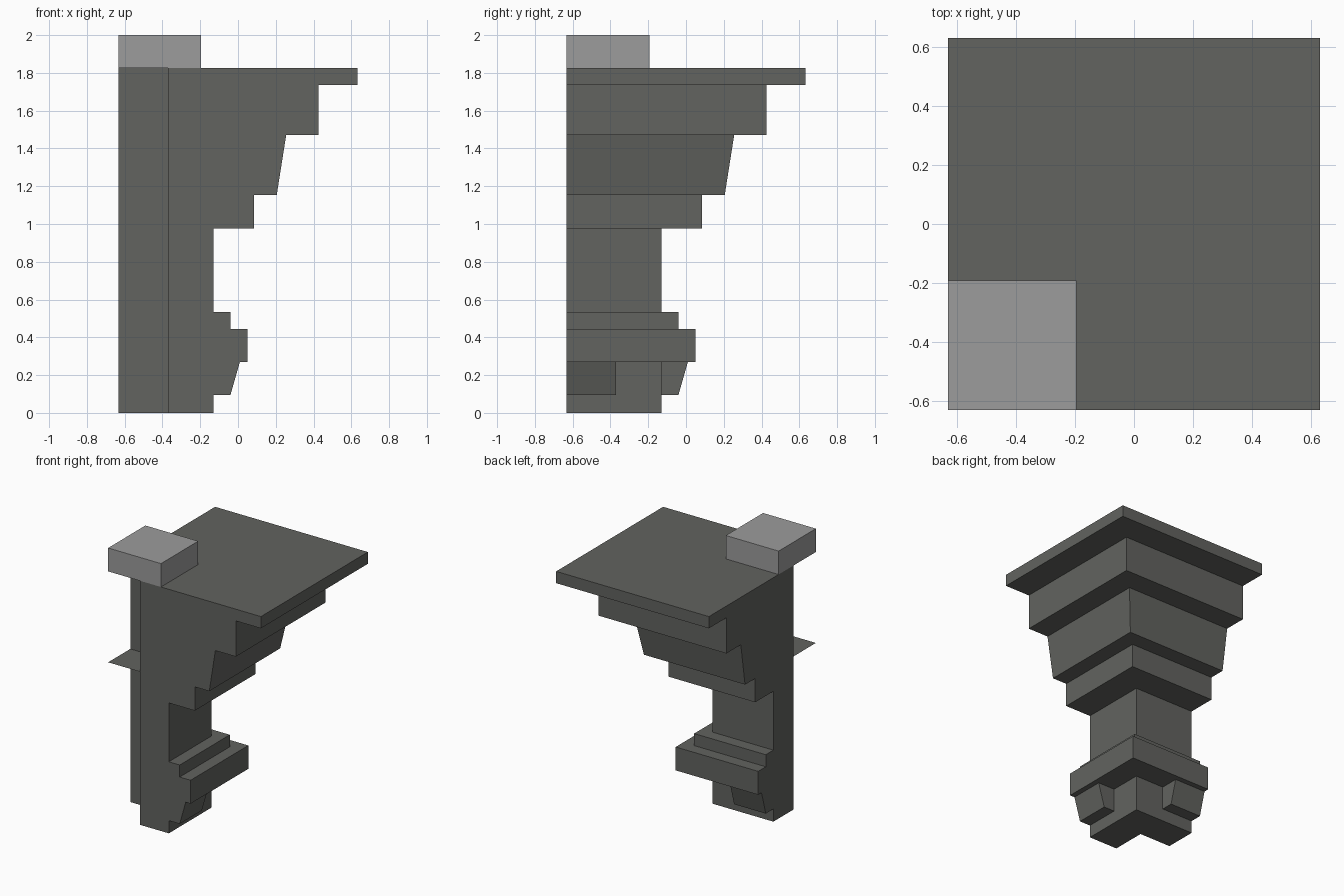
import bpy, bmesh

if "Cube" in bpy.data.objects:
    bpy.data.objects.remove(bpy.data.objects["Cube"])

H = 0.632    # half width of the whole model
N = -0.37    # inner edge of the open corner notch
TOP = 1.825


def material(name, rgb):
    m = bpy.data.materials.new(name)
    m.diffuse_color = (*rgb, 1)
    m.use_nodes = True
    m.node_tree.nodes["Principled BSDF"].inputs["Base Color"].default_value = m.diffuse_color
    return m


dark = material("dark_stone", (0.122, 0.125, 0.115))
light = material("light_stone", (0.332, 0.332, 0.332))


def finish(name, bm, mat):
    bmesh.ops.recalc_face_normals(bm, faces=bm.faces)
    me = bpy.data.meshes.new(name)
    bm.to_mesh(me)
    bm.free()
    me.materials.append(mat)
    ob = bpy.data.objects.new(name, me)
    bpy.context.collection.objects.link(ob)


def box(name, x, y, z, mat):
    bm = bmesh.new()
    bmesh.ops.create_cube(bm, size=1)
    for v in bm.verts:
        v.co = [r[0] if c < 0 else r[1] for r, c in zip((x, y, z), v.co)]
    finish(name, bm, mat)


# stepped corner bracket: (reach, height) profile mitred around the corner
profile = [(-0.13, 0), (-0.13, 0.27), (0.05, 0.27), (0.05, 0.445),
           (-0.04, 0.445), (-0.04, 0.535), (-0.13, 0.535), (-0.13, 0.975),
           (0.085, 0.975), (0.085, 1.153), (0.205, 1.153), (0.255, 1.47),
           (0.425, 1.47), (0.425, 1.737), (H, 1.737), (H, TOP)]
bm = bmesh.new()
rows = [[bm.verts.new(p) for p in ((e, -H, z), (e, e, z), (-H, e, z))]
        for e, z in profile]
notch = [[bm.verts.new((x, y, z)) for x, y in ((-H, N), (N, N), (N, -H))]
         for z in (0, TOP)]
for a, b in zip(rows, rows[1:]):
    for i in (0, 1):
        bm.faces.new((a[i], a[i + 1], b[i + 1], b[i]))
for i in (0, 1):
    bm.faces.new((notch[0][i], notch[0][i + 1], notch[1][i + 1], notch[1][i]))
bm.faces.new(rows[0] + notch[0])
bm.faces.new(rows[-1] + notch[1])
bm.faces.new([r[0] for r in rows] + [notch[1][2], notch[0][2]])
bm.faces.new([r[2] for r in rows] + [notch[1][0], notch[0][0]])
finish("corner_bracket", bm, dark)

# tapered foot wedges, one on each arm (mirrored across the diagonal)
wedge = [(-0.13, 0.095), (-0.04, 0.095), (0.01, 0.27), (-0.13, 0.27)]
for name, swap in (("foot_wedge_right", False), ("foot_wedge_back", True)):
    bm = bmesh.new()
    ends = [[bm.verts.new((s, e, z) if swap else (e, s, z)) for e, z in wedge]
            for s in (-H, N)]
    for end in ends:
        bm.faces.new(end)
    for i in range(4):
        j = (i + 1) % 4
        bm.faces.new((ends[0][i], ends[0][j], ends[1][j], ends[1][i]))
    finish(name, bm, dark)

# thin shelf inside the notch
bm = bmesh.new()
bm.faces.new([bm.verts.new((x, y, 1.145))
              for x, y in ((-H, -H), (N, -H), (N, N), (-H, N))])
finish("notch_shelf", bm, dark)

# pale block on the top corner
box("top_block", (-H, -0.195), (-H, -0.192), (TOP, 2.0), light)
